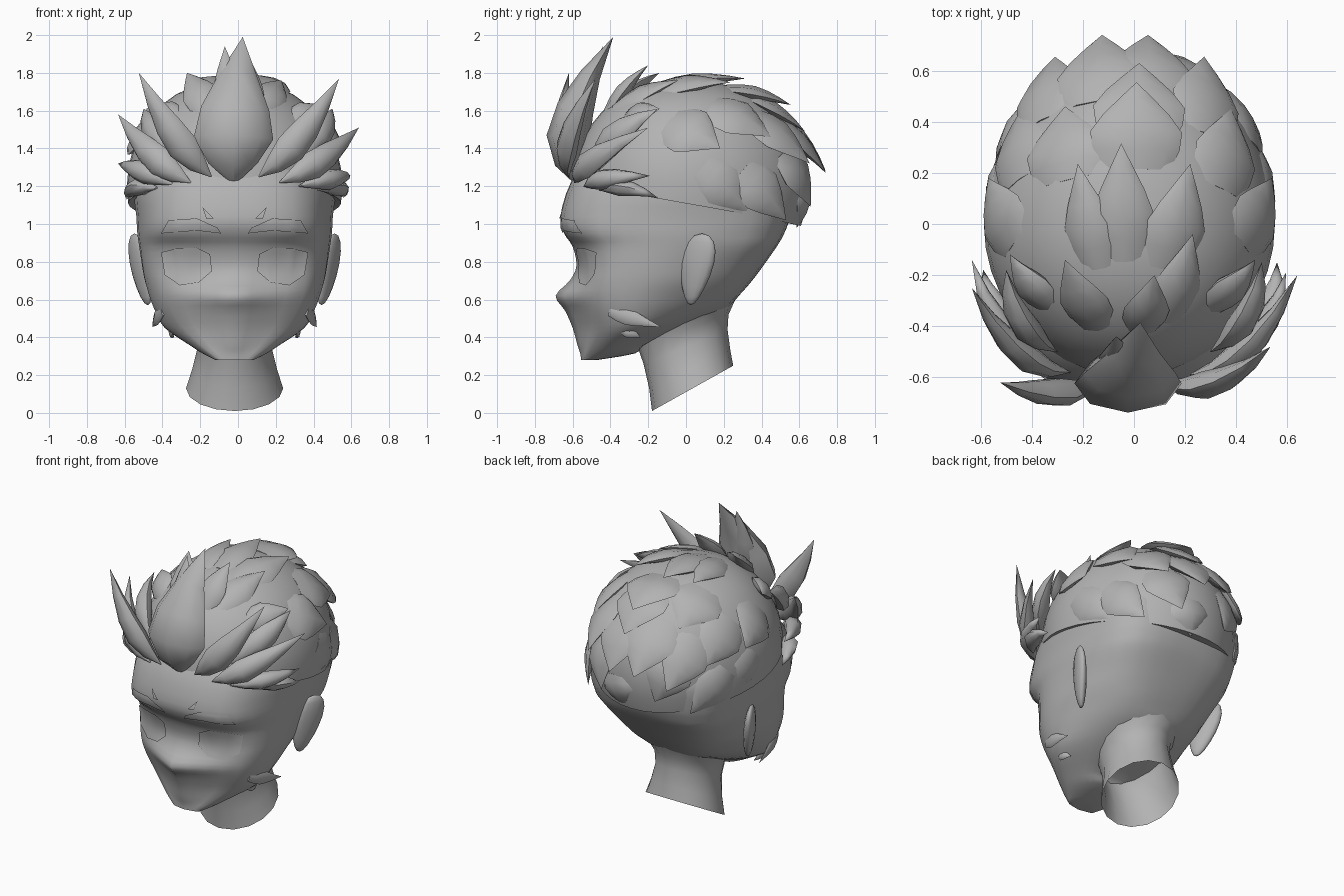
import bpy, bmesh, math
from mathutils import Vector as V
from mathutils.bvhtree import BVHTree

if "Cube" in bpy.data.objects:
    bpy.data.objects.remove(bpy.data.objects["Cube"])

grey = bpy.data.materials.new("plain grey")
grey.diffuse_color = (0.45, 0.45, 0.45, 1)
grey.use_nodes = True
grey.node_tree.nodes["Principled BSDF"].inputs["Base Color"].default_value = grey.diffuse_color
CX = -0.018  # middle plane of the head


def finish(name, bm, angle=50):
    bmesh.ops.remove_doubles(bm, verts=bm.verts, dist=1e-4)
    bmesh.ops.recalc_face_normals(bm, faces=bm.faces)
    me = bpy.data.meshes.new(name)
    bm.to_mesh(me)
    bm.free()
    me.materials.append(grey)
    ob = bpy.data.objects.new(name, me)
    bpy.context.collection.objects.link(ob)
    bpy.ops.object.select_all(action='DESELECT')
    ob.select_set(True)
    bpy.context.view_layer.objects.active = ob
    bpy.ops.object.shade_smooth_by_angle(angle=math.radians(angle))
    return ob


def loft(rings, cap_start=False, cap_end=False):
    bm = bmesh.new()
    vs = [[bm.verts.new(p) for p in r] for r in rings]
    n = len(vs[0])
    for a, b in zip(vs, vs[1:]):
        for i in range(n):
            bm.faces.new((a[i], a[(i + 1) % n], b[(i + 1) % n], b[i]))
    if cap_start:
        bm.faces.new(vs[0])
    if cap_end:
        bm.faces.new(vs[-1])
    return bm


def spline(p, q, r, s, t):
    return 0.5 * (2 * q + (r - p) * t + (2 * p - 5 * q + 4 * r - s) * t * t
                  + (3 * q - p - 3 * r + s) * t ** 3)


# Head: z, front y, cheek x y, side x y, back corner x y, back y
rows = [
    (0.28, -.555, .08, -.54, .10, -.51, .05, -.48, -.47),
    (0.315, -.56, .125, -.53, .17, -.43, .10, -.29, -.27),
    (0.36, -.575, .18, -.51, .24, -.38, .16, -.24, -.22),
    (0.45, -.60, .27, -.48, .37, -.28, .22, -.06, .00),
    (0.54, -.64, .33, -.48, .42, -.22, .26, .10, .20),
    (0.62, -.69, .36, -.485, .45, -.18, .29, .20, .28),
    (0.70, -.615, .375, -.48, .475, -.14, .33, .26, .35),
    (0.78, -.58, .385, -.465, .49, -.12, .36, .32, .41),
    (0.88, -.60, .39, -.475, .505, -.10, .40, .39, .48),
    (0.95, -.645, .39, -.54, .515, -.08, .41, .42, .52),
    (1.04, -.665, .39, -.55, .52, -.06, .42, .44, .55),
    (1.22, -.61, .37, -.50, .53, -.03, .43, .44, .57),
    (1.40, -.48, .28, -.40, .43, .00, .34, .34, .45),
]


def head_ring(r):
    z, yf, x1, y1, x2, y2, x3, y3, yb = r
    right = [(x1, y1), (x2, y2), (x3, y3)]
    c = [(0, yf)] + right + [(0, yb)] + [(-x, y) for x, y in right[::-1]]
    c = [V((x + CX, y, z)) for x, y in c]
    out = []
    point = max(0, min(.85, (.86 - z) * 5))  # pointed nose and mouth, rounded brow
    for i in range(8):
        for k in range(4):
            p = spline(c[i - 1], c[i], c[(i + 1) % 8], c[(i + 2) % 8], k / 4)
            if i in (0, 7):
                p = p.lerp(c[i].lerp(c[(i + 1) % 8], k / 4), point)
            out.append(p)
    return out


base = [head_ring(r) for r in rows]
rings = []
for i in range(len(base) - 1):
    near = [base[max(i - 1, 0)], base[i], base[i + 1], base[min(i + 2, len(base) - 1)]]
    for k in range(3):
        rings.append([spline(*q, k / 3) for q in zip(*near)])
rings.append(base[-1])
head = loft(rings, True, True)
skin = BVHTree.FromBMesh(head)
finish("head", head, 60)

# Neck: open flared tube with a slanted lower rim (front y z, back y z, half width)
neck = []
for yf, zf, yb, zb, w in [(-.18, .01, .25, .25, .257), (-.195, .13, .235, .33, .225),
                          (-.225, .26, .22, .44, .195), (-.26, .36, .225, .52, .205),
                          (-.29, .46, .27, .62, .27), (-.25, .55, .31, .70, .33)]:
    ring = []
    for k in range(16):
        a = k * math.tau / 16
        f = (1 - math.cos(a)) / 2
        ring.append((CX + w * math.sin(a), yf + (yb - yf) * f, zf + (zb - zf) * f))
    neck.append(ring)
finish("neck", loft(neck), 60)


# Hair cap: tilted-rim ellipsoid shell
def cap_point(a, e):
    c = max(math.cos(e), 0) ** 0.87
    y = -math.cos(a)
    return V((CX + .57 * c * math.sin(a), (.60 if y < 0 else .65) * c * y,
              1.2 + .56 * math.sin(e)))


caps = []
for j in range(-1, 11):
    ring = []
    for k in range(40):
        a = k * math.tau / 40
        rim = 1.2 - .21 * ((1 - math.cos(a)) / 2) ** 1.2
        e0 = math.asin((rim - 1.2) / .56)
        p = cap_point(a, e0 + (math.pi / 2 - e0) * max(j, 0) / 10)
        if j < 0:
            p = V((p.x * .84, p.y * .84, p.z + .02))
        ring.append(p)
    caps.append(ring)
finish("hair_cap", loft(caps), 55)

SPINDLE = [.04, .62, 1, .86, .48, 0]
TONGUE = [.75, .95, 1, .72, .36, 0]


# Hair blade: tapered eight-sided leaf along a bent path
def blade(name, root, mid, tip, width, thick, normal, profile):
    root, mid, tip, normal = V(root), V(mid), V(tip), V(normal)
    ctrl = 2 * mid - (root + tip) / 2
    out = []
    for i, s in enumerate(profile):
        t = i / (len(profile) - 1)
        p = root * (1 - t) ** 2 + ctrl * 2 * t * (1 - t) + tip * t * t
        tan = ((ctrl - root) * (1 - t) + (tip - ctrl) * t).normalized()
        side = tan.cross(normal).normalized()
        up = side.cross(tan).normalized()
        out.append([p + side * width * s * math.cos(k * math.pi / 4)
                    + up * thick * s * math.sin(k * math.pi / 4) for k in range(8)])
    finish(name, loft(out, True), 50)


def on_cap(d):
    return cap_point(math.atan2(d.x, -d.y), math.asin(max(-1, min(1, d.normalized().z))))


# Overlapping tufts flowing from the forehead over the crown: tip x y z, half width
tufts = [
    (-.125, .74, 1.28, .17), (.055, .74, 1.27, .17), (-.31, .655, 1.20, .15),
    (.275, .655, 1.32, .15), (.02, .63, 1.49, .18), (-.20, .62, 1.09, .15),
    (.17, .66, 1.09, .15), (.04, .585, .98, .13), (-.38, .50, 1.01, .13),
    (.36, .53, 1.02, .13), (-.44, .45, 1.32, .15), (.38, .45, 1.46, .15),
    (.45, .345, 1.06, .13), (-.47, .32, 1.08, .13), (.54, .18, 1.40, .15),
    (-.57, .18, 1.38, .15), (.01, .555, 1.63, .18), (-.27, .46, 1.54, .17),
    (-.05, .315, 1.77, .12), (-.22, .235, 1.75, .10), (.22, .235, 1.75, .12),
    (.23, -.04, 1.76, .10), (-.27, -.14, 1.80, .10), (.08, -.20, 1.84, .09),
    (-.485, -.12, 1.61, .09), (.475, -.14, 1.61, .09),
]
for x, y, z, w in tufts:
    tip = V((x, y, z))
    d = V(((x - CX) / .57, y / .65, (z - 1.2) / .56)).normalized()
    pole = V((0, -.93, .36)) if y < 0 else V((0, -.72, .69))
    root = on_cap(d.lerp(pole, .5 if z > 1.7 else .36).normalized())
    dm = d.lerp(pole, .2).normalized()
    root -= dm * .03
    blade("hair_tuft", root, (root + tip) / 2 + dm * .018, tip, w, .04, dm, TONGUE)

# Front spikes
blade("front_spike", (-.02, -.58, 1.21), (-.02, -.61, 1.53), (.025, -.385, 1.99),
      .21, .115, (0, -1, .1), SPINDLE)
blade("front_spike_behind", (-.04, -.56, 1.4), (-.055, -.53, 1.66), (-.07, -.44, 1.94),
      .09, .05, (0, -1, .2), SPINDLE)
for root, mid, tip, w in [
    ((-.14, -.62, 1.25), (-.33, -.66, 1.46), (-.525, -.62, 1.80), .085),
    ((-.25, -.58, 1.22), (-.45, -.50, 1.36), (-.635, -.25, 1.58), .08),
    ((-.34, -.53, 1.21), (-.51, -.42, 1.28), (-.635, -.14, 1.32), .06),
    ((-.42, -.46, 1.19), (-.54, -.33, 1.19), (-.59, -.18, 1.13), .045),
    ((.11, -.62, 1.25), (.32, -.62, 1.45), (.535, -.48, 1.77), .085),
    ((.22, -.59, 1.22), (.44, -.49, 1.34), (.64, -.20, 1.51), .075),
    ((.32, -.54, 1.20), (.50, -.41, 1.24), (.595, -.19, 1.255), .055),
    ((.42, -.46, 1.18), (.53, -.32, 1.19), (.56, -.15, 1.14), .045),
    ((.30, -.50, 1.33), (.44, -.36, 1.48), (.50, -.15, 1.61), .08),
    ((-.30, -.50, 1.33), (-.44, -.38, 1.48), (-.50, -.18, 1.61), .08),
]:
    n = V((mid[0], mid[1], .15))
    blade("side_spike", root, mid, tip, w, .055, n, SPINDLE)


# Thin plates laid on the face, outlined in x and z
def plate(name, pts, s, lift=.009):
    bm = bmesh.new()
    bm.faces.new([bm.verts.new((CX + s * x, -2, z)) for x, z in pts])
    bmesh.ops.triangulate(bm, faces=bm.faces)
    bmesh.ops.subdivide_edges(bm, edges=bm.edges, cuts=5, use_grid_fill=True)
    for v in bm.verts:
        hit = skin.ray_cast(v.co, V((0, 1, 0)))[0]
        v.co.y = (hit.y if hit else -.4) - lift
    ob = finish(name, bm)
    if sum(p.normal.y for p in ob.data.polygons) > 0:
        ob.data.flip_normals()


for s in (-1, 1):
    # Ear: flattened bulb, narrower at the lobe and flared to the rear
    bm = bmesh.new()
    bmesh.ops.create_uvsphere(bm, u_segments=14, v_segments=9, radius=1)
    for v in bm.verts:
        x, y, z = v.co
        yy = y * (.085 + .03 * z)
        v.co = (CX + s * (.495 + x * .04 + yy * .42 + z * .035), .055 + yy + z * .03,
                .76 + z * .19)
    finish("ear", bm, 60)

    plate("eyelid", [(.12, .75), (.13, .84), (.2, .875), (.31, .87), (.39, .85),
                     (.37, .73), (.29, .675), (.19, .69)], s)
    plate("eyebrow", [(.07, .95), (.09, .98), (.2, 1.03), (.35, 1.02), (.39, .95), (.2, .965)], s)
    plate("brow_tick", [(.11, 1.03), (.17, 1.09), (.15, 1.03)], s)

    # Jaw tufts in front of the ear lobe
    blade("jaw_tuft", (CX + s * .38, -.40, .545), (CX + s * .415, -.28, .50),
          (CX + s * .435, -.13, .455), .045, .015, (s, -.2, 0), TONGUE)
    blade("jaw_tuft_low", (CX + s * .32, -.37, .45), (CX + s * .335, -.30, .425),
          (CX + s * .32, -.24, .40), .03, .015, (s, -.2, 0), SPINDLE)
